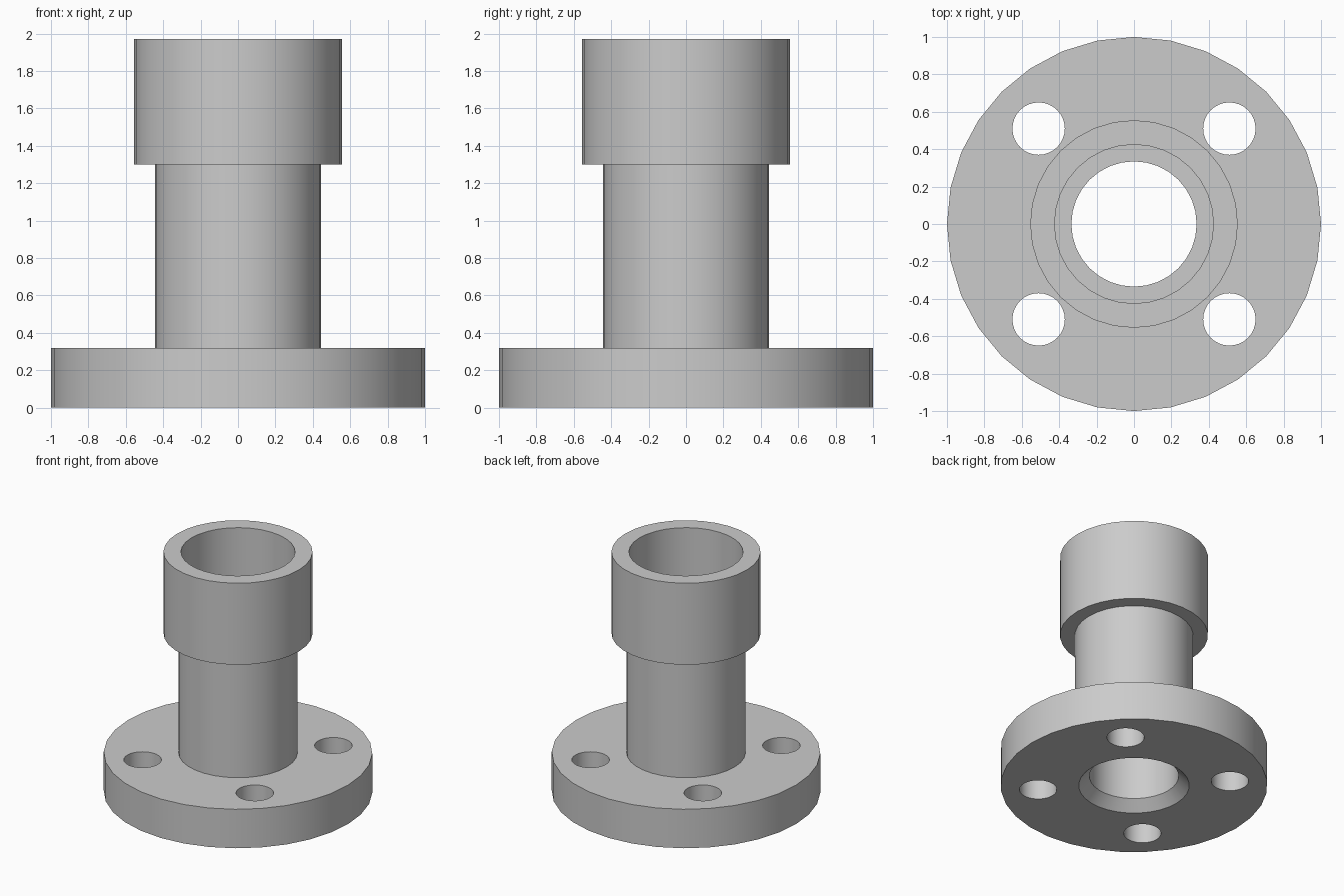
import bpy, bmesh, math

if "Cube" in bpy.data.objects:
    bpy.data.objects.remove(bpy.data.objects["Cube"])

SIDES = 32

# Closed wall section (radius, z): outside going up, then the bore coming down
SECTION = [
    (0.415, 0.0), (1.0, 0.0), (1.0, 0.32),       # flange
    (0.443, 0.32), (0.443, 1.30),                # neck
    (0.555, 1.30), (0.555, 1.97),                # socket collar
    (0.425, 1.97), (0.425, 1.40),                # socket bore and its shoulder
    (0.335, 1.40), (0.335, 0.08),                # through bore, chamfered at base
]


def revolve(name, section):
    bm = bmesh.new()
    rings = []
    for i in range(SIDES):
        a = 2 * math.pi * i / SIDES
        rings.append([bm.verts.new((r * math.cos(a), r * math.sin(a), z))
                      for r, z in section])
    n = len(section)
    for i in range(SIDES):
        a, b = rings[i], rings[(i + 1) % SIDES]
        for j in range(n):
            k = (j + 1) % n
            bm.faces.new((a[j], b[j], b[k], a[k]))
    bmesh.ops.recalc_face_normals(bm, faces=bm.faces)
    mesh = bpy.data.meshes.new(name)
    bm.to_mesh(mesh)
    bm.free()
    obj = bpy.data.objects.new(name, mesh)
    bpy.context.collection.objects.link(obj)
    return obj


fitting = revolve("flanged_pipe_socket", SECTION)

# Four bolt holes through the flange
for x in (-0.51, 0.51):
    for y in (-0.51, 0.51):
        bpy.ops.mesh.primitive_cylinder_add(vertices=SIDES, radius=0.14, depth=0.6,
                                            location=(x, y, 0.16))
        cutter = bpy.context.object
        cutter.name = "bolt_hole_cutter"
        bpy.context.view_layer.objects.active = fitting
        cut = fitting.modifiers.new("bolt_hole", 'BOOLEAN')
        cut.operation = 'DIFFERENCE'
        cut.solver = 'EXACT'
        cut.object = cutter
        bpy.ops.object.modifier_apply(modifier=cut.name)
        bpy.data.objects.remove(cutter)

# Smooth round walls, crisp rims
bpy.ops.object.select_all(action='DESELECT')
fitting.select_set(True)
bpy.context.view_layer.objects.active = fitting
bpy.ops.object.shade_smooth_by_angle(angle=math.radians(30))
